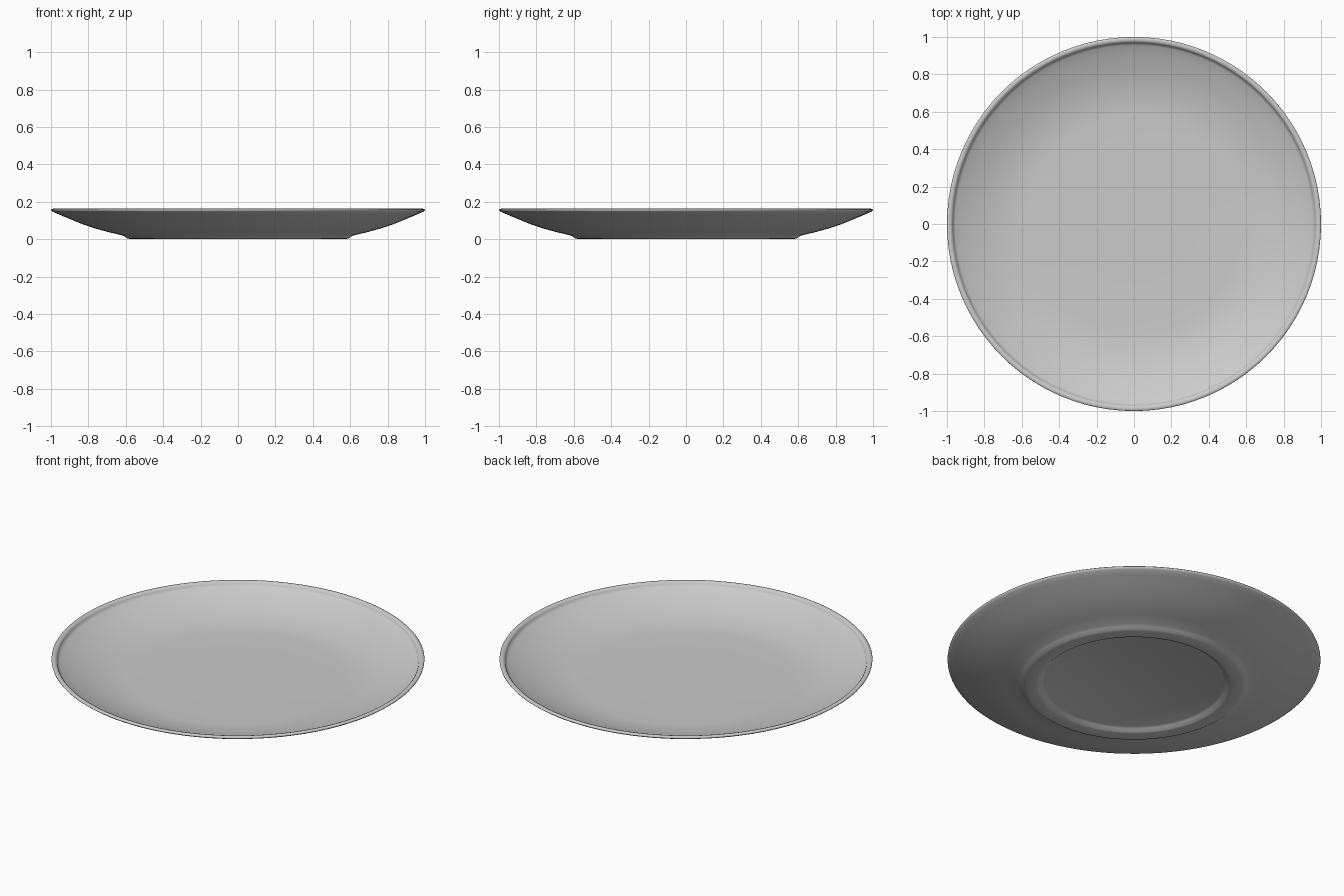
import bpy, bmesh, math

if "Cube" in bpy.data.objects:
    bpy.data.objects.remove(bpy.data.objects["Cube"])

SEGMENTS = 96

# Half section (radius, height): underside centre -> foot -> rim -> inside floor centre
PROFILE = [
    (0.48, 0.022), (0.495, 0.016), (0.51, 0.003), (0.525, 0.0),   # recess and foot ring
    (0.575, 0.0), (0.592, 0.004), (0.607, 0.014), (0.622, 0.021), # outer foot
    (0.69, 0.037), (0.76, 0.056), (0.83, 0.079), (0.90, 0.108),   # curved underside
    (0.96, 0.133), (0.99, 0.146), (0.999, 0.153), (1.0, 0.158),
    (0.996, 0.162), (0.985, 0.163), (0.975, 0.160),               # rounded rim
    (0.970, 0.153), (0.966, 0.143), (0.955, 0.136),               # small inner step
    (0.90, 0.114), (0.83, 0.087), (0.76, 0.067), (0.69, 0.053),   # curved inside wall
    (0.63, 0.046), (0.58, 0.044), (0.30, 0.044),                  # flat floor
]


def lathe(name, profile, segments):
    bm = bmesh.new()
    rings = []
    for r, z in profile:
        rings.append([bm.verts.new((r * math.cos(2 * math.pi * i / segments),
                                    r * math.sin(2 * math.pi * i / segments), z))
                      for i in range(segments)])
    for a, b in zip(rings, rings[1:]):
        for i in range(segments):
            j = (i + 1) % segments
            bm.faces.new((a[i], a[j], b[j], b[i]))
    # Close underside and floor centre
    for ring in (rings[0], rings[-1]):
        bm.faces.new(ring)
    bmesh.ops.recalc_face_normals(bm, faces=bm.faces)
    mesh = bpy.data.meshes.new(name)
    bm.to_mesh(mesh)
    bm.free()
    obj = bpy.data.objects.new(name, mesh)
    bpy.context.collection.objects.link(obj)
    return obj


plate = lathe("plate", PROFILE, SEGMENTS)
bpy.context.view_layer.objects.active = plate
plate.select_set(True)
bpy.ops.object.shade_smooth_by_angle(angle=math.radians(60))
